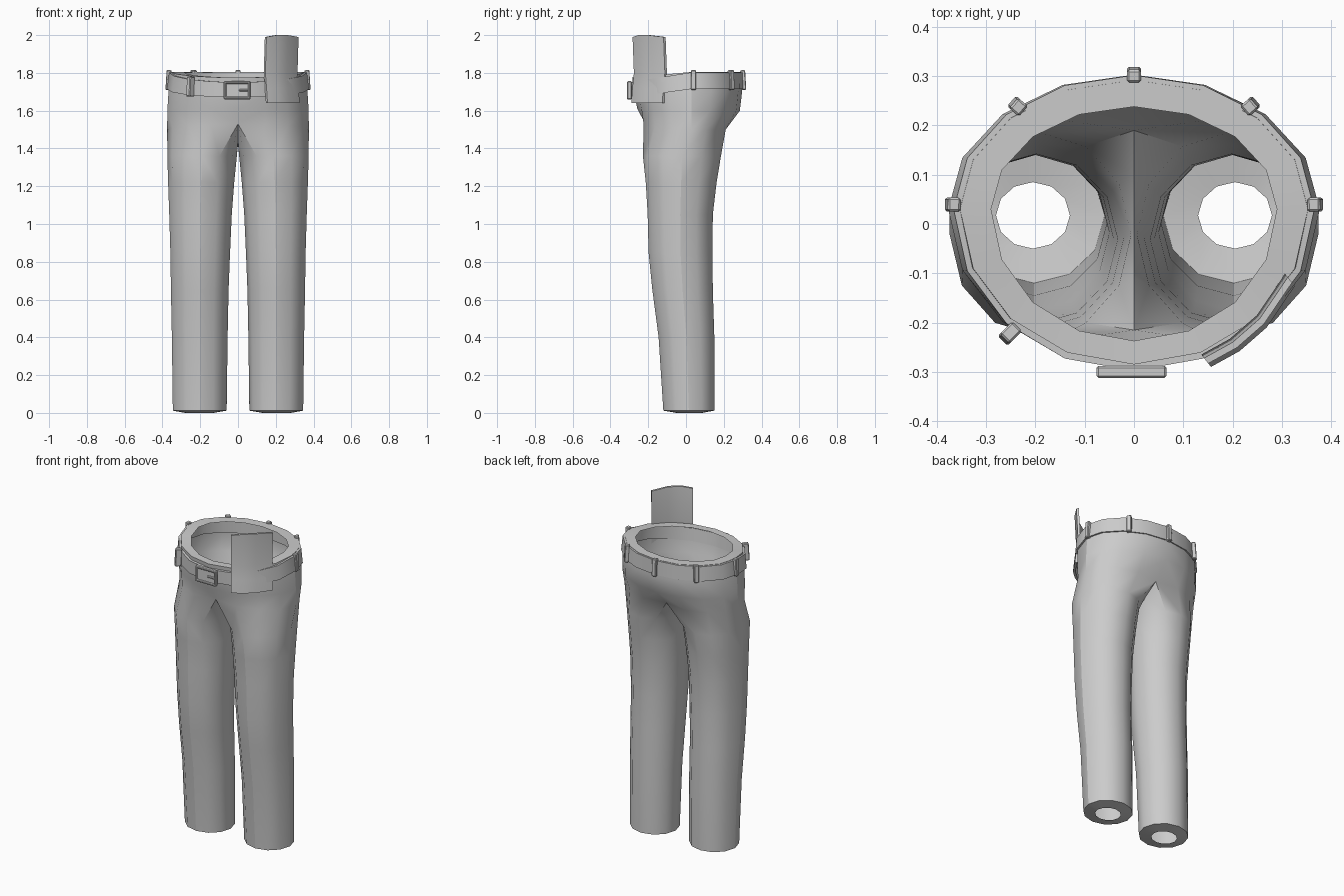
import bpy, bmesh
from math import sin, cos, pi, radians, atan2
from mathutils import Vector, Matrix

if "Cube" in bpy.data.objects:
    bpy.data.objects.remove(bpy.data.objects["Cube"])

grey = bpy.data.materials.new("plain grey")
grey.use_nodes = True
GREY = (0.6, 0.6, 0.6, 1)
grey.diffuse_color = GREY
grey.node_tree.nodes["Principled BSDF"].inputs["Base Color"].default_value = GREY

CY = 0.03  # depth of the widest point of the hips


def finish(name, bm, angle=30):
    bmesh.ops.recalc_face_normals(bm, faces=bm.faces)
    me = bpy.data.meshes.new(name)
    bm.to_mesh(me)
    bm.free()
    me.materials.append(grey)
    ob = bpy.data.objects.new(name, me)
    bpy.context.collection.objects.link(ob)
    bpy.ops.object.select_all(action='DESELECT')
    ob.select_set(True)
    bpy.context.view_layer.objects.active = ob
    bpy.ops.object.shade_smooth_by_angle(angle=radians(angle))
    return ob


def hip_point(deg, a, yf, yb, zf, zb):
    """Point on the waist oval; the front hangs lower than sides and back."""
    s = sin(radians(deg))
    y = CY + s * (yb - CY if s > 0 else CY - yf)
    return Vector((a * cos(radians(deg)), y, zb + (zf - zb) * max(0, -s)))


def leg_ring(z, x_in, x_out, yf, yb):
    cx, cy = (x_in + x_out) / 2, (yf + yb) / 2
    rx, ry = (x_out - x_in) / 2, (yb - yf) / 2
    return [Vector((cx + rx * sin(k * pi / 6), cy - ry * cos(k * pi / 6), z)) for k in range(12)]


def hip_arc(*size):
    return [hip_point(-90 + 22.5 * k, *size) for k in range(9)]


def skin(bm, rows, closed):
    for lo, hi in zip(rows, rows[1:]):
        n = len(lo)
        for k in range(n if closed else n - 1):
            j = (k + 1) % n
            bm.faces.new((lo[k], lo[j], hi[j], hi[k]))


# Trousers: one half from hem to waist, then mirrored and welded
bm = bmesh.new()
add = lambda pts: [bm.verts.new(p) for p in pts]
hem_lip = add(leg_ring(0.0, 0.13, 0.28, -0.05, 0.085))
legs = [add(leg_ring(*r)) for r in (
    (0.012, 0.06, 0.345, -0.12, 0.15),
    (0.4, 0.055, 0.35, -0.145, 0.15),
    (0.65, 0.05, 0.355, -0.178, 0.142),
    (0.85, 0.042, 0.358, -0.198, 0.14),
    (1.05, 0.033, 0.364, -0.203, 0.142),
    (1.22, 0.02, 0.37, -0.213, 0.162),
    (1.36, 0.006, 0.374, -0.228, 0.185))]
hips = hip_arc(0.375, -0.245, 0.225, 1.53, 1.5)
hips[0] = Vector((0, -0.215, 1.53))
hips[-1] = Vector((0, 0.19, 1.5))
crotch = [Vector((0, 0.1, 1.44)), Vector((0, 0, 1.42)), Vector((0, -0.11, 1.45))]
fork = add(hips[1:] + crotch + hips[:1])
skin(bm, [hem_lip] + legs + [fork], True)
torso = [fork[-1:] + fork[:8]]
torso += [add(hip_arc(*r)) for r in (
    (0.374, -0.258, 0.285, 1.61, 1.6),
    (0.368, -0.272, 0.297, 1.68, 1.7),
    (0.353, -0.285, 0.292, 1.775, 1.805),
    (0.29, -0.237, 0.238, 1.775, 1.805))]
skin(bm, torso, False)
for row in (legs, torso[:-1]):                       # pressed seams
    for lo, hi in zip(row, row[1:]):
        for k in (0, 3) if row is legs else (4,):
            bm.edges.get((lo[k], hi[k])).smooth = False
copy = bmesh.ops.duplicate(bm, geom=bm.verts[:] + bm.edges[:] + bm.faces[:])["geom"]
bmesh.ops.scale(bm, vec=(-1, 1, 1), verts=[g for g in copy if isinstance(g, bmesh.types.BMVert)])
bmesh.ops.remove_doubles(bm, verts=bm.verts, dist=0.0005)
finish("trousers", bm, 42)

# Belt: a closed band around the waist
bm = bmesh.new()
sections = [(0.352, -0.27, 0.285, 1.675, 1.715), (0.377, -0.293, 0.303, 1.67, 1.715),
            (0.366, -0.298, 0.302, 1.75, 1.803), (0.345, -0.28, 0.285, 1.75, 1.803)]
rings = [[bm.verts.new(hip_point(22.5 * k, *s)) for k in range(16)] for s in sections]
skin(bm, rings + rings[:1], True)
finish("belt", bm)


def box(name, size, loc, turn=0, tilt=0, bevel=0.004):
    bm = bmesh.new()
    bmesh.ops.create_cube(bm, size=1, matrix=Matrix.Diagonal((*size, 1)))
    bmesh.ops.bevel(bm, geom=bm.edges[:], offset=bevel, segments=1, affect='EDGES')
    bm.transform(Matrix.Translation(loc) @ Matrix.Rotation(turn, 4, 'Z') @ Matrix.Rotation(tilt, 4, 'Y'))
    return finish(name, bm)


# Belt loops, facing outwards
for i, deg in enumerate((90, 50, 130, 2, 178, 228)):
    p = hip_point(deg, 0.368, -0.302, 0.303, 1.715, 1.762)
    front = deg == 228
    out = Vector((p.x, p.y - CY, 0)).normalized()
    if front:
        p += out * 0.008
    box(f"belt_loop_{i + 1}", (0.036 if front else 0.026, 0.028, 0.105),
        p, atan2(out.y, out.x), -0.06)

# Buckle: frame, prong and backing
BX, BZ, BY = -0.005, 1.708, -0.3
for side in (-1, 1):
    box("buckle_bar", (0.142, 0.024, 0.014), (BX, BY, BZ + side * 0.041))
    box("buckle_side", (0.014, 0.024, 0.094), (BX + side * 0.064, BY, BZ))
box("buckle_backing", (0.13, 0.016, 0.084), (BX, BY + 0.004, BZ))
box("buckle_prong", (0.05, 0.012, 0.012), (BX + 0.035, BY - 0.004, BZ))

# Card tucked behind the belt, slightly curved
bm = bmesh.new()
path = [(0.142, -0.272), (0.2, -0.24), (0.255, -0.192), (0.312, -0.108)]
rows = []
for z, push in ((1.64, 0.016), (1.72, 0.008), (1.8, -0.002), (1.99, 0.007)):
    loop = []
    for thick, pts in ((0.007, path), (-0.007, path[::-1])):
        for x, y in pts:
            out = Vector((0.62, -0.78, 0)) * (push + thick)
            arch = 0.01 if 0.15 < x < 0.3 and z > 1.9 else 0
            loop.append(bm.verts.new(Vector((x, y, z + arch)) + out))
    rows.append(loop)
skin(bm, rows, True)
for cap in (rows[0], rows[-1]):
    for k in range(3):
        bm.faces.new((cap[k], cap[k + 1], cap[6 - k], cap[7 - k]))
finish("tucked_card", bm)
